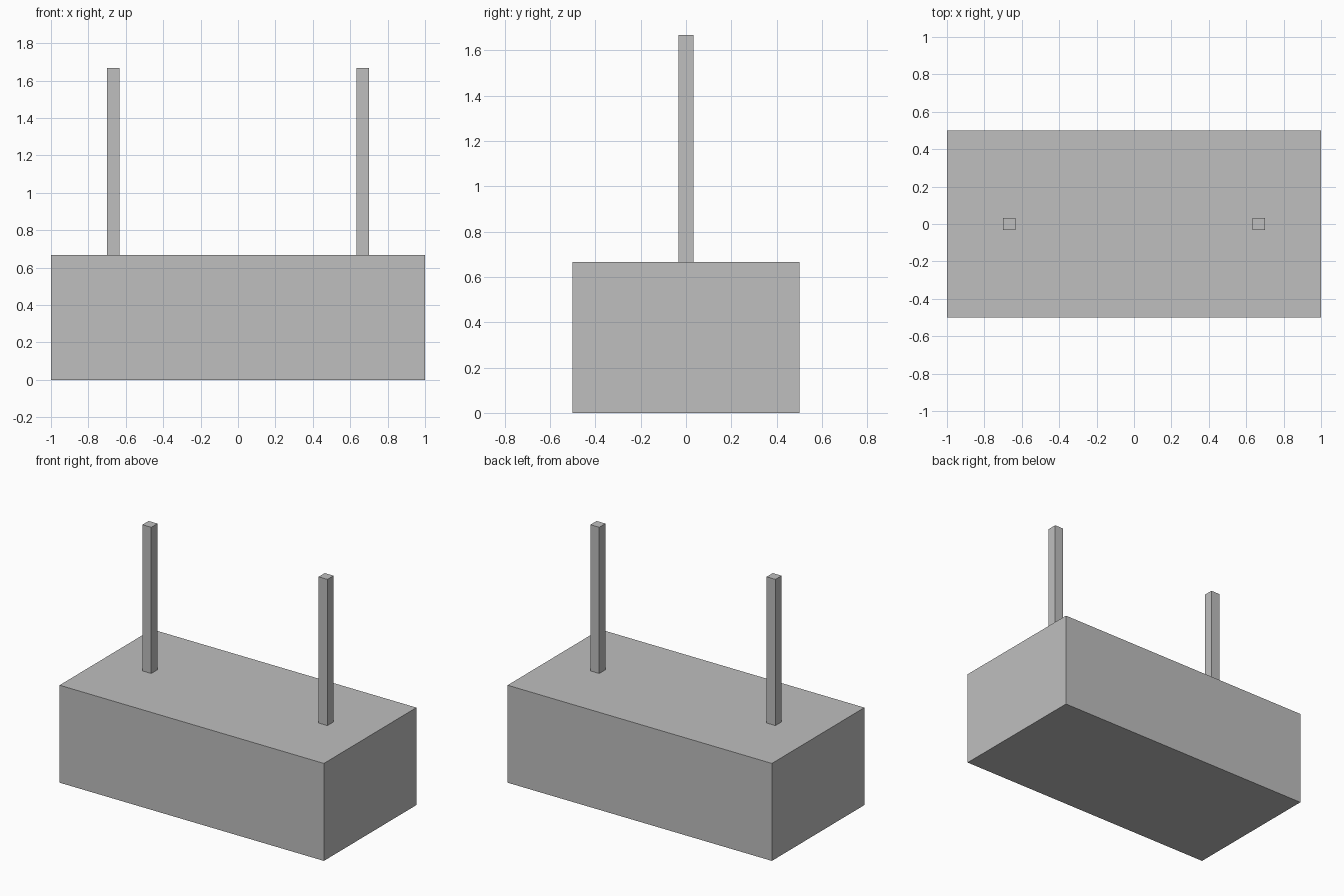
import bpy

# Remove the default cube
cube = bpy.data.objects.get("Cube")
if cube:
    bpy.data.objects.remove(cube, do_unlink=True)

# Single plain grey
grey = bpy.data.materials.new("plain_grey")
grey.use_nodes = True
colour = (0.52, 0.52, 0.52, 1.0)
grey.diffuse_color = colour
grey.node_tree.nodes["Principled BSDF"].inputs["Base Color"].default_value = colour


def box(name, size, x, bottom):
    """Add a box of the given size standing at height bottom."""
    bpy.ops.mesh.primitive_cube_add(size=1, location=(x, 0, bottom + size[2] / 2))
    obj = bpy.context.object
    obj.name = name
    obj.scale = size
    bpy.ops.object.transform_apply(location=False, rotation=False, scale=True)
    obj.data.materials.append(grey)
    return obj


# Solid base block
base_height = 2 / 3
box("base_block", (2, 1, base_height), 0, 0)

# Square posts standing on the base
post_width = 1 / 15
for name, side in (("left_post", 1), ("right_post", -1)):
    box(name, (post_width, post_width, 1), side * 2 / 3, base_height)
